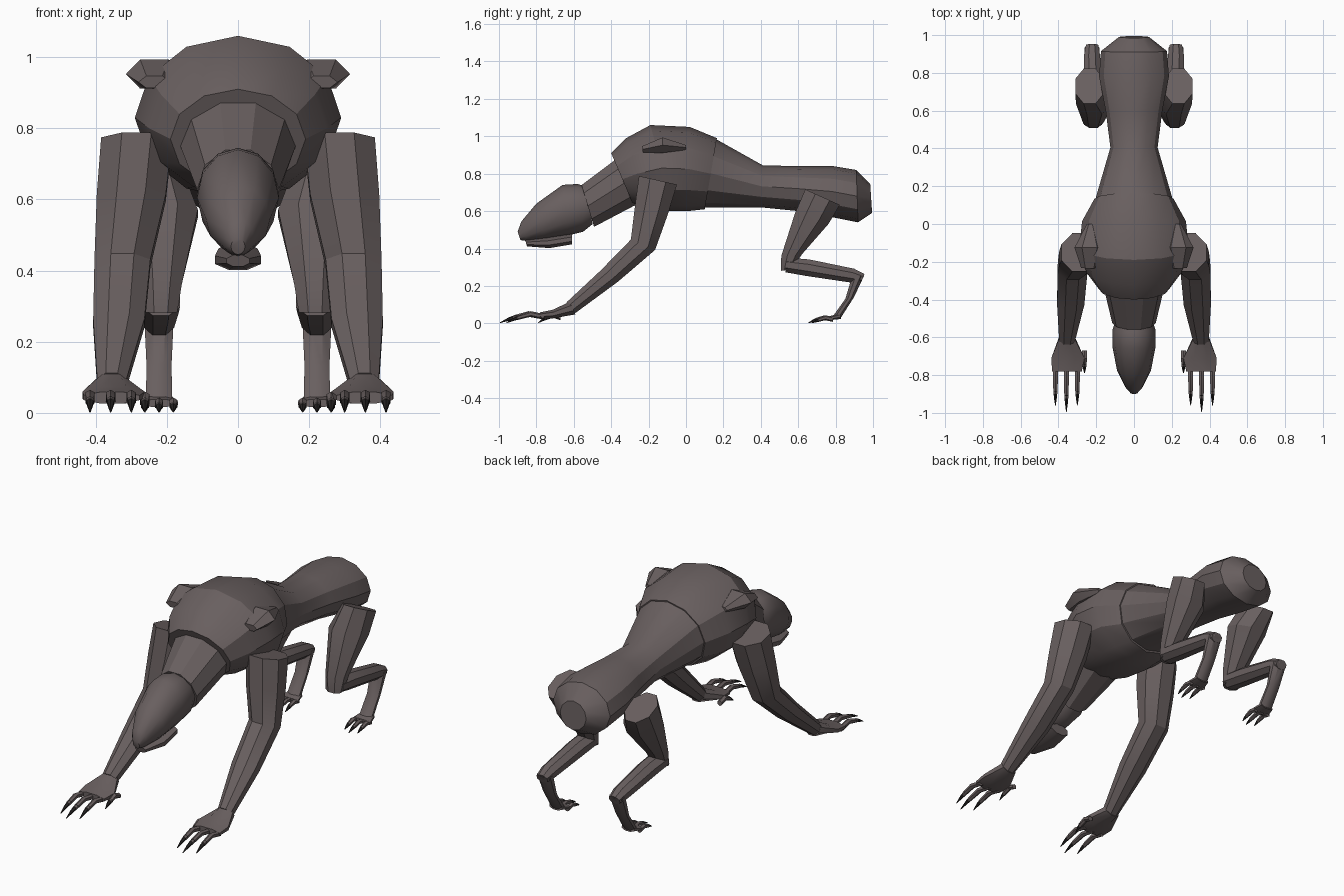
import bpy
import bmesh
from math import sin, cos, tau, radians

default_cube = bpy.data.objects.get("Cube")
if default_cube:
    bpy.data.objects.remove(default_cube, do_unlink=True)


def make_material(name, colour):
    mat = bpy.data.materials.new(name)
    mat.use_nodes = True
    mat.diffuse_color = colour
    mat.node_tree.nodes["Principled BSDF"].inputs["Base Color"].default_value = colour
    return mat


HIDE = make_material("grey brown hide", (0.14, 0.115, 0.115, 1))
CLAW = make_material("dark claw", (0.018, 0.016, 0.016, 1))


def loft(name, rings, sides=8, side=1, turn=0.0, material=HIDE, angle=28):
    """Skin oval rings, each given as (x, half width, (y, z) of one edge, (y, z) of the other)."""
    bm = bmesh.new()
    loops = []
    for x, half_width, (y_a, z_a), (y_b, z_b) in rings:
        loop = []
        for i in range(sides):
            a = tau * (i + turn) / sides
            loop.append(bm.verts.new((
                side * (x + half_width * sin(a)),
                (y_a + y_b) / 2 + (y_a - y_b) / 2 * cos(a),
                (z_a + z_b) / 2 + (z_a - z_b) / 2 * cos(a))))
        loops.append(loop)
    for first, second in zip(loops, loops[1:]):
        for i in range(sides):
            j = (i + 1) % sides
            bm.faces.new((first[i], first[j], second[j], second[i]))
    bm.faces.new(loops[0])
    bm.faces.new(loops[-1])
    bmesh.ops.recalc_face_normals(bm, faces=bm.faces)
    mesh = bpy.data.meshes.new(name)
    bm.to_mesh(mesh)
    bm.free()
    mesh.materials.append(material)
    obj = bpy.data.objects.new(name, mesh)
    bpy.context.collection.objects.link(obj)
    bpy.ops.object.select_all(action="DESELECT")
    obj.select_set(True)
    bpy.context.view_layer.objects.active = obj
    bpy.ops.object.shade_smooth_by_angle(angle=radians(angle))
    return obj


def digit(name, x, base, length, height, radius, side):
    """A bent finger or toe, finished with a pointed claw."""
    def ring(along, z, r):
        y = base - length * along
        return (x, r, (y, z + r), (y, z - r))

    loft(name, [ring(0, height * 0.7, radius),
                ring(0.35, height, radius),
                ring(0.7, height * 0.6, radius * 0.8)], 6, side)
    loft(name + "_claw", [ring(0.62, height * 0.7, radius * 0.85),
                          ring(0.8, height * 0.45, radius * 0.6),
                          ring(1, 0.003, 0.002)], 6, side, material=CLAW)


# Trunk: deep chest, narrow waist and rounded rump
loft("chest", [
    (0, .19, (-.40, .91), (-.28, .63)),
    (0, .25, (-.32, .99), (-.20, .61)),
    (0, .29, (-.19, 1.06), (-.07, .60)),
    (0, .275, (.02, 1.05), (.01, .60)),
    (0, .21, (.165, .99), (.10, .61)),
], 12)
loft("waist_and_rump", [
    (0, .205, (.16, .985), (.10, .62)),
    (0, .125, (.41, .845), (.40, .62)),
    (0, .15, (.60, .84), (.60, .60)),
    (0, .185, (.79, .84), (.77, .57)),
    (0, .175, (.91, .82), (.92, .54)),
    (0, .08, (.985, .745), (.995, .59)),
], 12)

# Neck, head and lower jaw
loft("neck", [
    (0, .165, (-.375, .885), (-.26, .63)),
    (0, .115, (-.56, .745), (-.49, .51)),
], 10, turn=0.5)
loft("head", [
    (0, .10, (-.53, .73), (-.50, .53)),
    (0, .115, (-.58, .745), (-.55, .49)),
    (0, .115, (-.66, .74), (-.63, .47)),
    (0, .09, (-.80, .64), (-.75, .45)),
    (0, .045, (-.88, .545), (-.85, .44)),
    (0, .02, (-.90, .49), (-.885, .445)),
], 12, angle=40)
loft("lower_jaw", [
    (0, .06, (-.61, .48), (-.61, .42)),
    (0, .07, (-.74, .46), (-.73, .40)),
    (0, .035, (-.86, .445), (-.85, .41)),
], 8, turn=0.5)

for side, word in ((1, "left_"), (-1, "right_")):
    # Stubby back spike
    loft(word + "back_spike", [
        (.235, .045, (-.235, .95), (-.23, .91)),
        (.235, .08, (-.125, 1.0), (-.125, .905)),
        (.23, .02, (0, .955), (0, .925)),
    ], 6, side, turn=0.5)

    # Front limb
    loft(word + "front_leg", [
        (.285, .108, (-.26, .79), (-.04, .74)),
        (.30, .105, (-.28, .63), (-.09, .58)),
        (.325, .085, (-.30, .45), (-.16, .39)),
        (.335, .078, (-.46, .285), (-.36, .22)),
        (.355, .044, (-.64, .115), (-.60, .045)),
    ], 8, side, turn=0.5)
    loft(word + "front_paw", [
        (.355, .046, (-.62, .12), (-.59, .045)),
        (.35, .095, (-.71, .075), (-.71, .025)),
        (.355, .085, (-.78, .06), (-.78, .025)),
    ], 8, side, turn=0.5)
    for i, length in enumerate((.20, .235, .20)):
        digit(word + f"finger_{i + 1}", .30 + .058 * i, -.76, length, .05, .015, side)
    digit(word + "thumb", .262, -.67, .12, .045, .015, side)

    # Hind limb
    loft(word + "thigh", [
        (.235, .082, (.63, .72), (.83, .63)),
        (.21, .105, (.575, .59), (.77, .53)),
        (.215, .062, (.505, .36), (.625, .37)),
        (.217, .05, (.505, .28), (.57, .29)),
    ], 8, side, turn=0.5)
    loft(word + "shin", [
        (.217, .058, (.54, .355), (.53, .27)),
        (.218, .055, (.66, .345), (.64, .25)),
        (.222, .046, (.90, .295), (.88, .215)),
        (.222, .035, (.955, .265), (.935, .215)),
    ], 8, side, turn=0.5)
    loft(word + "ankle", [
        (.222, .044, (.885, .25), (.955, .255)),
        (.222, .038, (.85, .13), (.90, .14)),
        (.222, .04, (.785, .04), (.83, .03)),
    ], 8, side, turn=0.5)
    loft(word + "hind_paw", [
        (.222, .042, (.82, .055), (.83, .022)),
        (.222, .058, (.765, .038), (.765, .016)),
    ], 8, side, turn=0.5)
    for i, length in enumerate((.11, .13, .11)):
        digit(word + f"toe_{i + 1}", .182 + .04 * i, .785, length, .03, .013, side)
